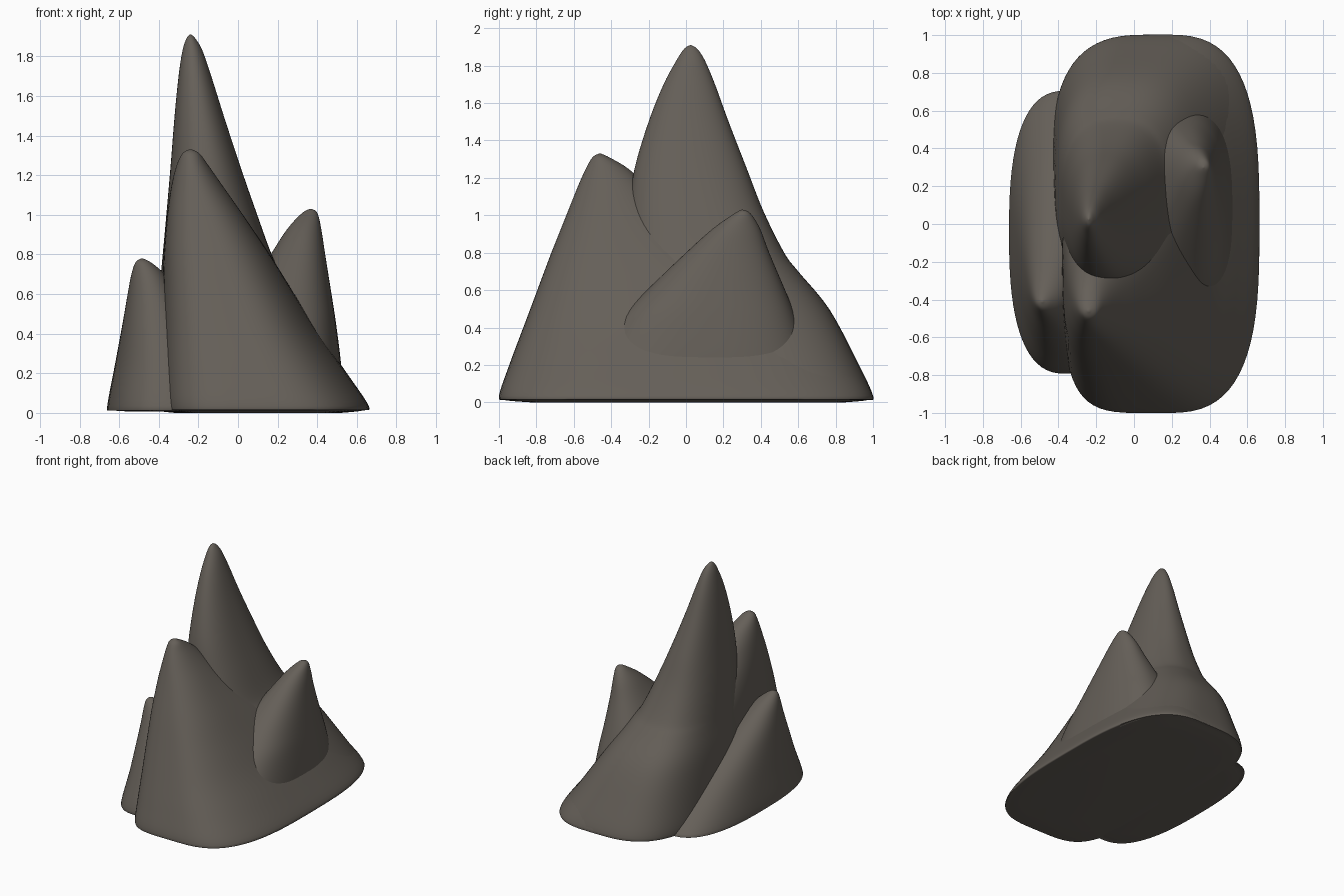
import bpy, math

SEG = 72
SUB = 5


def spline(a, b, c, d, t):
    return 0.5 * (2*b + (c-a)*t + (2*a-5*b+4*c-d)*t*t + (3*b-a-3*c+d)*t**3)


def rock(name, levels, corner=0.0):
    """Loft rounded sections; level = (z, x0, x1, y0, y1, squareness).
    corner = extra squareness of the front left quarter."""
    rows = []
    for i in range(len(levels) - 1):
        p = [levels[max(0, min(len(levels)-1, i+k))] for k in (-1, 0, 1, 2)]
        for s in range(SUB):
            rows.append([spline(*q, s / SUB) for q in zip(*p)])
    rows.append(levels[-1])
    verts, faces = [], []
    for z, x0, x1, y0, y1, n in rows:
        for k in range(SEG):
            a = 2 * math.pi * k / SEG
            c, s = math.cos(a), math.sin(a)
            e = 2 / (n + (corner * (n - 2) if c < 0 and s < 0 else 0))
            verts.append(((x0+x1)/2 + (x1-x0)/2 * math.copysign(abs(c)**e, c),
                          (y0+y1)/2 + (y1-y0)/2 * math.copysign(abs(s)**e, s), z))
    for r in range(len(rows) - 1):
        for k in range(SEG):
            a, b = r*SEG + k, r*SEG + (k+1) % SEG
            faces.append((a, b, b+SEG, a+SEG))
    faces.append(tuple(reversed(range(SEG))))
    top = (len(rows) - 1) * SEG
    faces.append(tuple(range(top, top + SEG)))
    me = bpy.data.meshes.new(name)
    me.from_pydata(verts, [], faces)
    ob = bpy.data.objects.new(name, me)
    bpy.context.collection.objects.link(ob)
    mat = bpy.data.materials.get("stone") or bpy.data.materials.new("stone")
    mat.diffuse_color = (0.13, 0.115, 0.098, 1)
    me.materials.append(mat)
    bpy.ops.object.select_all(action='DESELECT')
    ob.select_set(True)
    bpy.context.view_layer.objects.active = ob
    bpy.ops.object.shade_smooth_by_angle(angle=math.radians(60))


# Broad base rising to the front peak
rock("front_rock", [
    (0.0, -0.27, 0.52, -0.83, 0.83, 2.8),
    (0.012, -0.36, 0.63, -0.97, 0.97, 3.0),
    (0.035, -0.38, 0.66, -1.0, 1.0, 3.0),
    (0.20, -0.385, 0.55, -0.945, 0.91, 2.9),
    (0.40, -0.385, 0.41, -0.87, 0.78, 2.8),
    (0.60, -0.382, 0.285, -0.795, 0.55, 2.7),
    (0.80, -0.375, 0.16, -0.72, 0.20, 2.5),
    (1.00, -0.357, 0.025, -0.64, -0.06, 2.3),
    (1.15, -0.335, -0.08, -0.58, -0.20, 2.1),
    (1.25, -0.31, -0.15, -0.535, -0.31, 2),
    (1.31, -0.28, -0.195, -0.50, -0.41, 2),
    (1.33, -0.245, -0.235, -0.465, -0.455, 2)], corner=1.6)

# Tall central peak with a shoulder at the back
rock("tall_rock", [
    (0.0, -0.32, 0.50, -0.25, 0.85, 2.8),
    (0.012, -0.41, 0.59, -0.38, 0.97, 2.9),
    (0.035, -0.435, 0.62, -0.42, 1.0, 2.9),
    (0.22, -0.43, 0.51, -0.40, 0.915, 2.8),
    (0.50, -0.415, 0.34, -0.37, 0.765, 2.7),
    (0.70, -0.39, 0.225, -0.34, 0.60, 2.6),
    (0.80, -0.38, 0.17, -0.33, 0.525, 2.5),
    (1.02, -0.36, 0.09, -0.31, 0.415, 2.4),
    (1.25, -0.34, 0.01, -0.275, 0.325, 2.3),
    (1.50, -0.32, -0.072, -0.20, 0.228, 2.2),
    (1.70, -0.30, -0.135, -0.12, 0.155, 2.1),
    (1.83, -0.28, -0.18, -0.05, 0.10, 2),
    (1.89, -0.26, -0.215, -0.01, 0.06, 2),
    (1.91, -0.243, -0.237, 0.022, 0.028, 2)])

# Small peak on the right slope
rock("right_rock", [
    (0.06, -0.20, 0.535, -0.62, 0.72, 2.8),
    (0.25, -0.13, 0.52, -0.50, 0.66, 2.7),
    (0.45, -0.04, 0.495, -0.36, 0.59, 2.6),
    (0.60, 0.04, 0.472, -0.21, 0.53, 2.4),
    (0.80, 0.165, 0.44, 0.0, 0.445, 2.2),
    (0.93, 0.25, 0.42, 0.145, 0.395, 2),
    (1.01, 0.325, 0.40, 0.26, 0.345, 2),
    (1.03, 0.365, 0.37, 0.297, 0.303, 2)])

# Small peak on the left
rock("left_rock", [
    (0.008, -0.57, -0.10, -0.66, 0.56, 2.5),
    (0.015, -0.645, -0.06, -0.76, 0.66, 2.6),
    (0.035, -0.66, -0.05, -0.79, 0.69, 2.6),
    (0.25, -0.62, -0.13, -0.70, 0.40, 2.4),
    (0.45, -0.583, -0.22, -0.61, 0.09, 2.3),
    (0.60, -0.557, -0.30, -0.54, -0.14, 2.1),
    (0.70, -0.538, -0.37, -0.49, -0.28, 2),
    (0.76, -0.517, -0.44, -0.45, -0.37, 2),
    (0.78, -0.488, -0.482, -0.413, -0.407, 2)])
